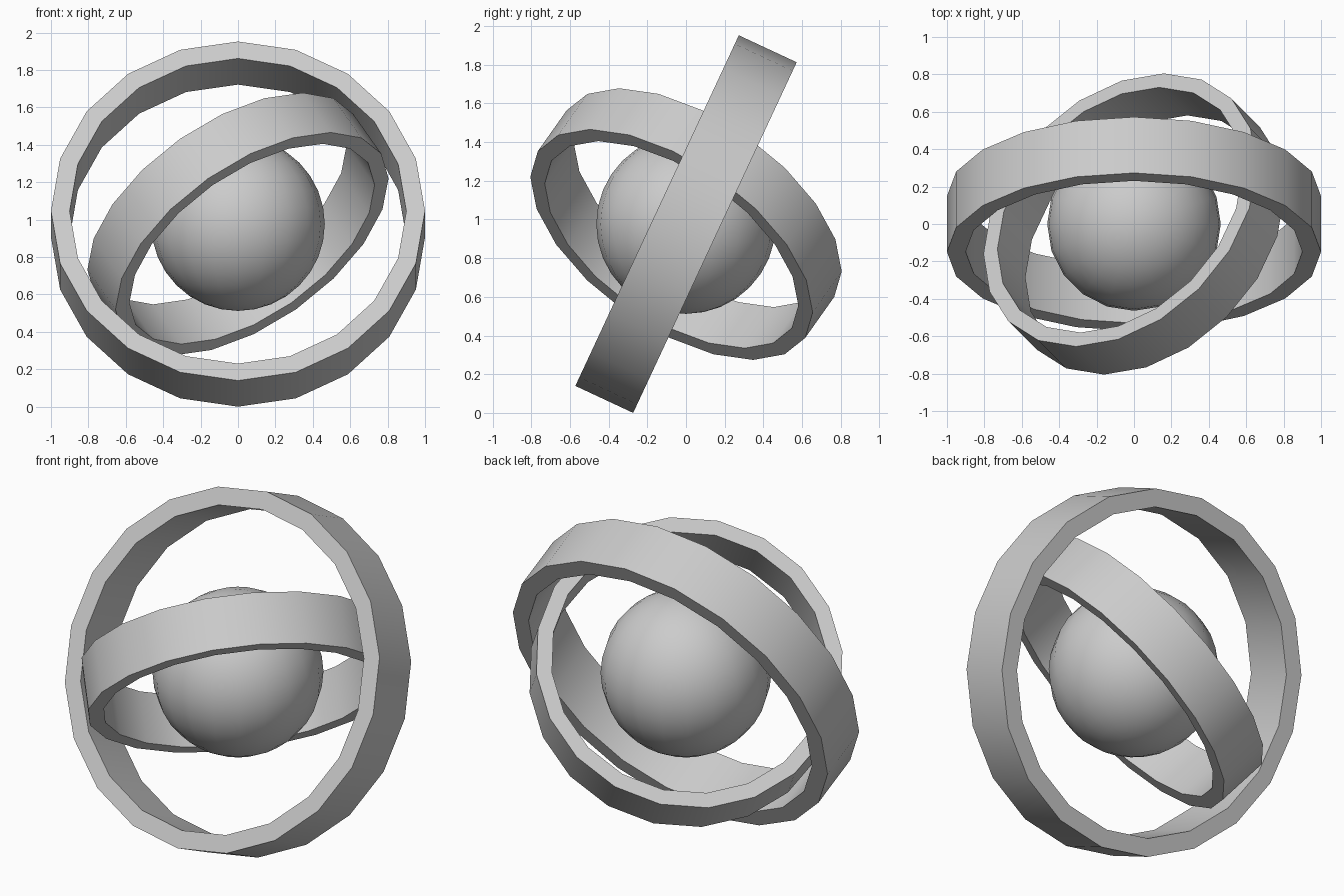
import bpy, bmesh, math
from mathutils import Matrix, Vector

if "Cube" in bpy.data.objects:
    bpy.data.objects.remove(bpy.data.objects["Cube"])

CENTRE = Vector((0, 0, 0.976))


def finish(name, bm, angle):
    bmesh.ops.recalc_face_normals(bm, faces=bm.faces)
    mesh = bpy.data.meshes.new(name)
    bm.to_mesh(mesh)
    bm.free()
    ob = bpy.data.objects.new(name, mesh)
    bpy.context.collection.objects.link(ob)
    bpy.ops.object.select_all(action='DESELECT')
    ob.select_set(True)
    bpy.context.view_layer.objects.active = ob
    bpy.ops.object.shade_smooth_by_angle(angle=math.radians(angle))
    return ob


def ring(name, outer, inner, half_width, u, n, sides=20):
    """Flat-banded hoop around axis n, with one vertex row along u."""
    u, n = Vector(u).normalized(), Vector(n).normalized()
    v = n.cross(u)
    section = [(outer, -half_width), (outer, half_width),
               (inner, half_width), (inner, -half_width)]
    bm = bmesh.new()
    rows = []
    for i in range(sides):
        a = 2 * math.pi * i / sides
        d = u * math.cos(a) + v * math.sin(a)
        rows.append([bm.verts.new(CENTRE + d * r + n * h) for r, h in section])
    for i in range(sides):
        p, q = rows[i], rows[(i + 1) % sides]
        for k in range(4):
            m = (k + 1) % 4
            bm.faces.new((p[k], q[k], q[m], p[m]))
    return finish(name, bm, 30)


# Outer hoop, leaning back 25 degrees
t = math.radians(25)
ring("outer_ring", 1.0, 0.9, 0.165, (1, 0, 0), (0, math.cos(t), -math.sin(t)))

# Inner hoop, tipped 45 degrees about the diagonal
ring("inner_ring", 0.843, 0.757, 0.15, (1, 1, 0), (-0.5, 0.5, math.sqrt(0.5)))

# Central globe
bm = bmesh.new()
bmesh.ops.create_uvsphere(bm, u_segments=20, v_segments=16, radius=0.464,
                          matrix=Matrix.Translation(CENTRE))
finish("globe", bm, 40)
